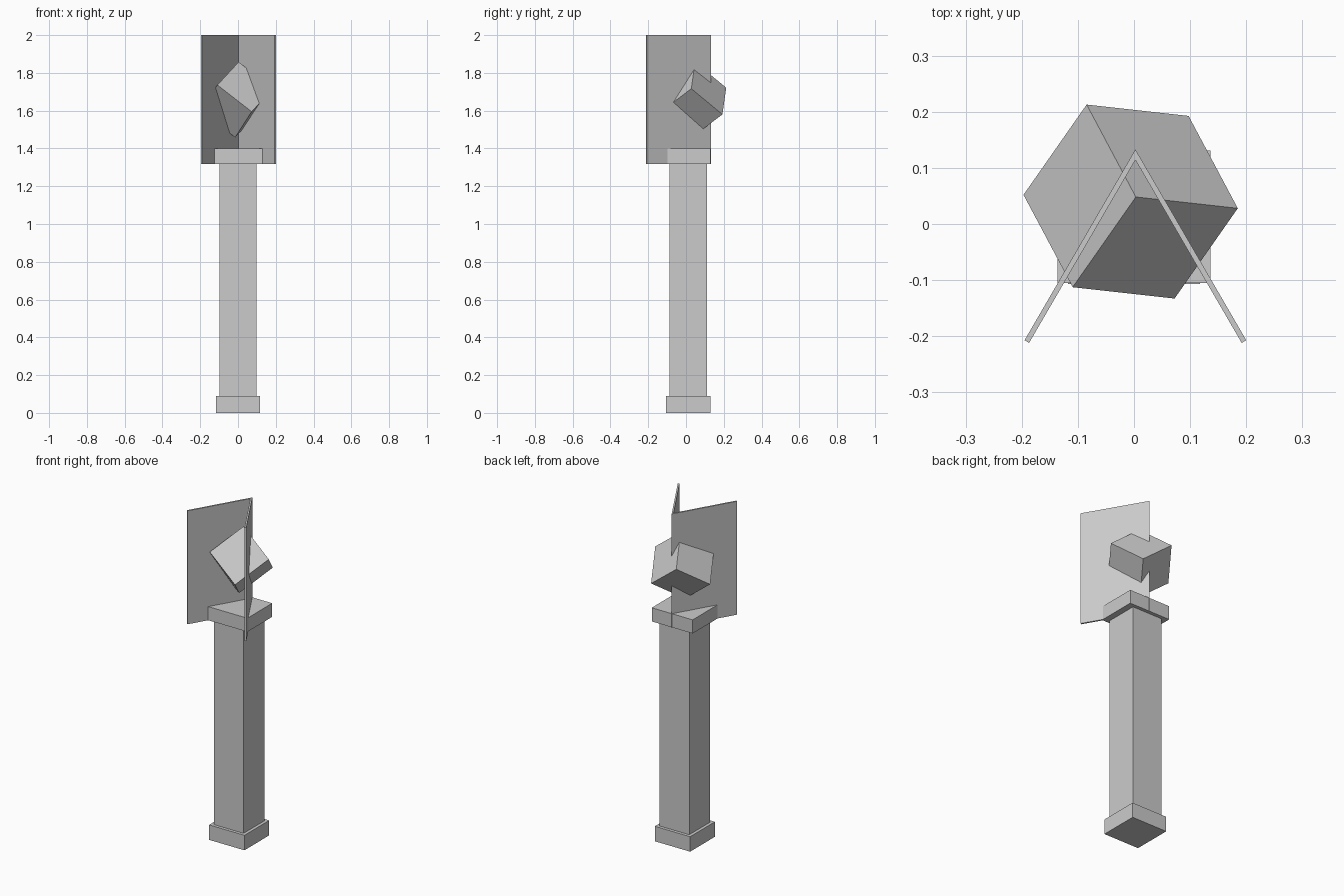
import bpy, bmesh
from mathutils import Matrix, Vector

if "Cube" in bpy.data.objects:
    bpy.data.objects.remove(bpy.data.objects["Cube"])

grey = bpy.data.materials.new("stone grey")
grey.diffuse_color = (0.6, 0.6, 0.6, 1)
grey.use_nodes = True
grey.node_tree.nodes["Principled BSDF"].inputs["Base Color"].default_value = grey.diffuse_color


def finish(name, bm):
    bmesh.ops.recalc_face_normals(bm, faces=bm.faces)
    mesh = bpy.data.meshes.new(name)
    bm.to_mesh(mesh)
    bm.free()
    mesh.materials.append(grey)
    obj = bpy.data.objects.new(name, mesh)
    bpy.context.collection.objects.link(obj)
    return obj


def block(name, matrix):
    bm = bmesh.new()
    bmesh.ops.create_cube(bm, size=1, matrix=matrix)
    return finish(name, bm)


def upright(name, width, depth, y, z0, z1):
    return block(name, Matrix.Translation((0, y, (z0 + z1) / 2))
                 @ Matrix.Diagonal((width, depth, z1 - z0, 1)))


# Square pedestal
upright("plinth", 0.235, 0.235, 0.011, 0, 0.09)
upright("shaft", 0.198, 0.198, 0.011, 0.09, 1.318)
upright("capital", 0.272, 0.236, 0.013, 1.318, 1.40)

# Two thin upright panels meeting in a V at the back
outline = [(-0.195, -0.207), (0.0025, 0.133), (0.200, -0.207),
           (0.192, -0.212), (0.0025, 0.114), (-0.187, -0.212)]
bm = bmesh.new()
face = bm.faces.new([bm.verts.new((x, y, 1.318)) for x, y in outline])
top = bmesh.ops.extrude_face_region(bm, geom=[face])["geom"]
bmesh.ops.translate(bm, vec=(0, 0, 0.682),
                    verts=[v for v in top if isinstance(v, bmesh.types.BMVert)])
finish("folded_panels", bm)

# Tilted cube passing through the panels
u = Vector((0.18, -0.02, -0.14)).normalized()
v = Vector((-0.095, 0.165, -0.13))
v = (v - u * v.dot(u)).normalized()
w = u.cross(v)
axes = Matrix((u, v, w)).transposed().to_4x4()
block("tilted_cube", Matrix.Translation((-0.006, 0.04, 1.658))
      @ axes @ Matrix.Scale(0.231, 4))
